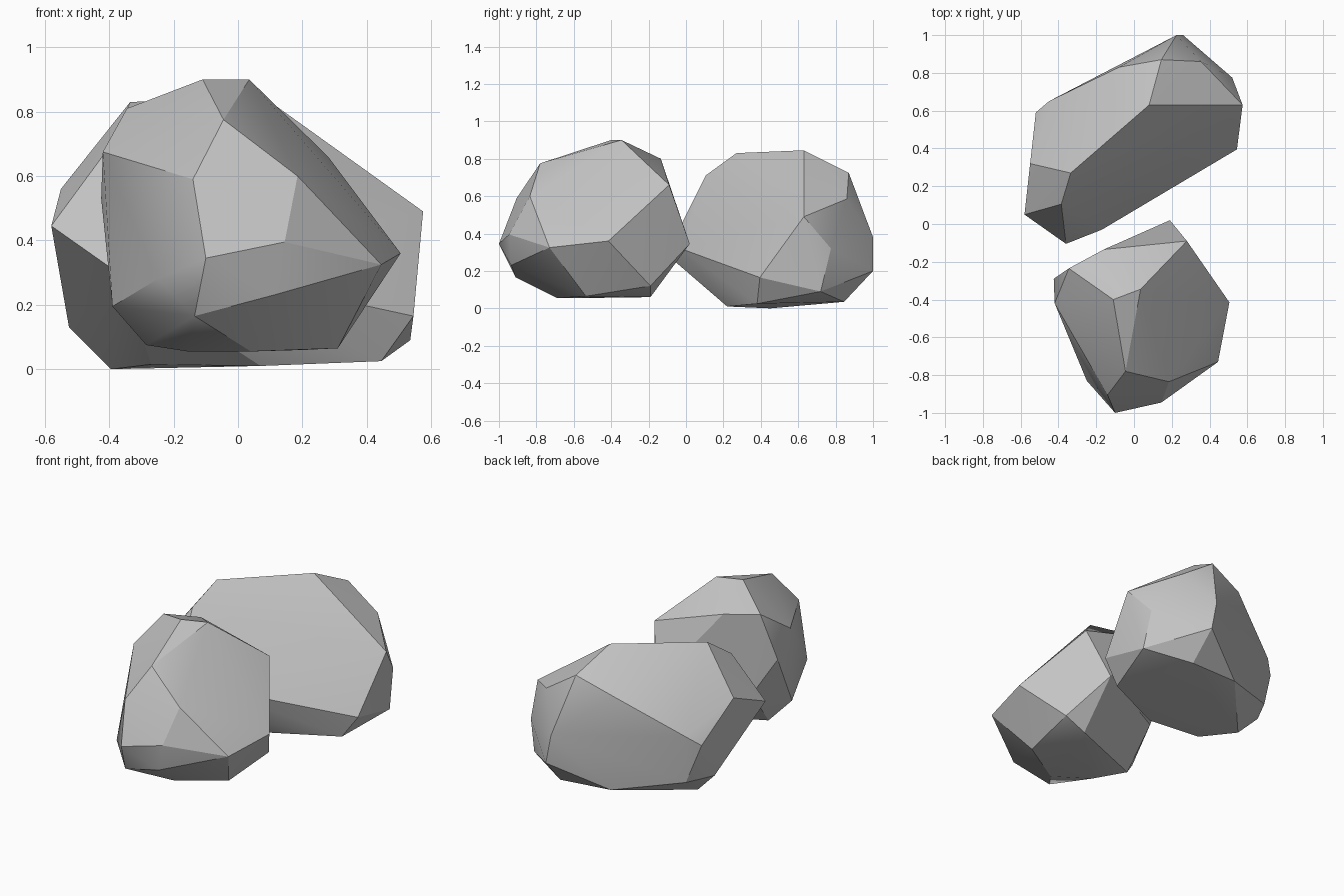
import bpy
import bmesh
import math

default_cube = bpy.data.objects.get("Cube")
if default_cube:
    bpy.data.objects.remove(default_cube, do_unlink=True)


def make_material(name, colour):
    material = bpy.data.materials.new(name)
    material.use_nodes = True
    material.diffuse_color = colour
    shader = next(n for n in material.node_tree.nodes if n.type == "BSDF_PRINCIPLED")
    shader.inputs["Base Color"].default_value = colour
    shader.inputs["Roughness"].default_value = 0.9
    return material


def make_rock(name, corners, material):
    """Wrap a faceted boulder around its corners, given in hundredths."""
    bm = bmesh.new()
    for corner in corners:
        bm.verts.new([value / 100 for value in corner])
    hull = bmesh.ops.convex_hull(bm, input=bm.verts)
    inside = [g for g in hull["geom_interior"] if isinstance(g, bmesh.types.BMVert)]
    bmesh.ops.delete(bm, geom=inside, context="VERTS")
    bmesh.ops.recalc_face_normals(bm, faces=bm.faces)
    mesh = bpy.data.meshes.new(name)
    bm.to_mesh(mesh)
    bm.free()
    mesh.materials.append(material)
    rock = bpy.data.objects.new(name, mesh)
    bpy.context.collection.objects.link(rock)

    # Soft shading across shallow creases, crisp along the strong ones
    bpy.ops.object.select_all(action="DESELECT")
    rock.select_set(True)
    bpy.context.view_layer.objects.active = rock
    bpy.ops.object.shade_smooth_by_angle(angle=math.radians(25))
    return rock


stone_grey = make_material("stone grey", (0.55, 0.55, 0.55, 1.0))

# Smaller boulder at the front
front_corners = [
    # crown
    (-11, -40, 90), (3.5, -34.5, 90), (-16, -13.5, 80), (-34.5, -23.5, 81),
    (-4.5, -78, 77.5), (-42, -42, 67.5), (28, -9, 66),
    # middle
    (18.5, -83.5, 60), (-14, -90.5, 59), (-10, -100, 34.5), (14.5, -94.5, 39.5),
    (44.5, -73, 32.5), (50.5, -41.5, 36), (19, 2, 34.5), (-42.5, -29, 53),
    (-30, -21.5, 31), (-25, -83, 28),
    # foot
    (11, -93.5, 23), (-13.5, -91, 16.5), (-39, -48, 19.5), (34.5, -19, 12),
    (31, -53.5, 6.5), (21, -19, 6), (4, -69, 5.5), (-15.5, -56, 5.5),
    (-28.5, -40, 7.5),
]
make_rock("front_rock", front_corners, stone_grey)

# Larger, longer boulder behind it
back_corners = [
    # crown
    (8, 63, 84.5), (-33.5, 27, 83), (-8, 83, 64), (14.5, 87, 72.5),
    (-38.5, 10.5, 71),
    # middle
    (35.5, 86, 58.5), (57.5, 63, 49), (-55, 32, 56), (-58, 5, 44.5),
    (-52, 59, 36), (-45, 65, 42), (22.5, 100, 38), (52, 77.5, 32),
    (-36, -10.5, 29), (-17, -3, 32), (26, 100, 20),
    # foot
    (54.5, 39.5, 16.5), (53.5, 72, 9), (44.5, 38, 2.5), (27, 84.5, 3.5),
    (-6, 82, 5), (-52.5, 47, 13), (-44, 63, 12.5), (6, 16.5, 9),
    (7, 22, 1), (-27, 25, 1.5), (-39.5, 45, 0),
]
make_rock("back_rock", back_corners, stone_grey)
